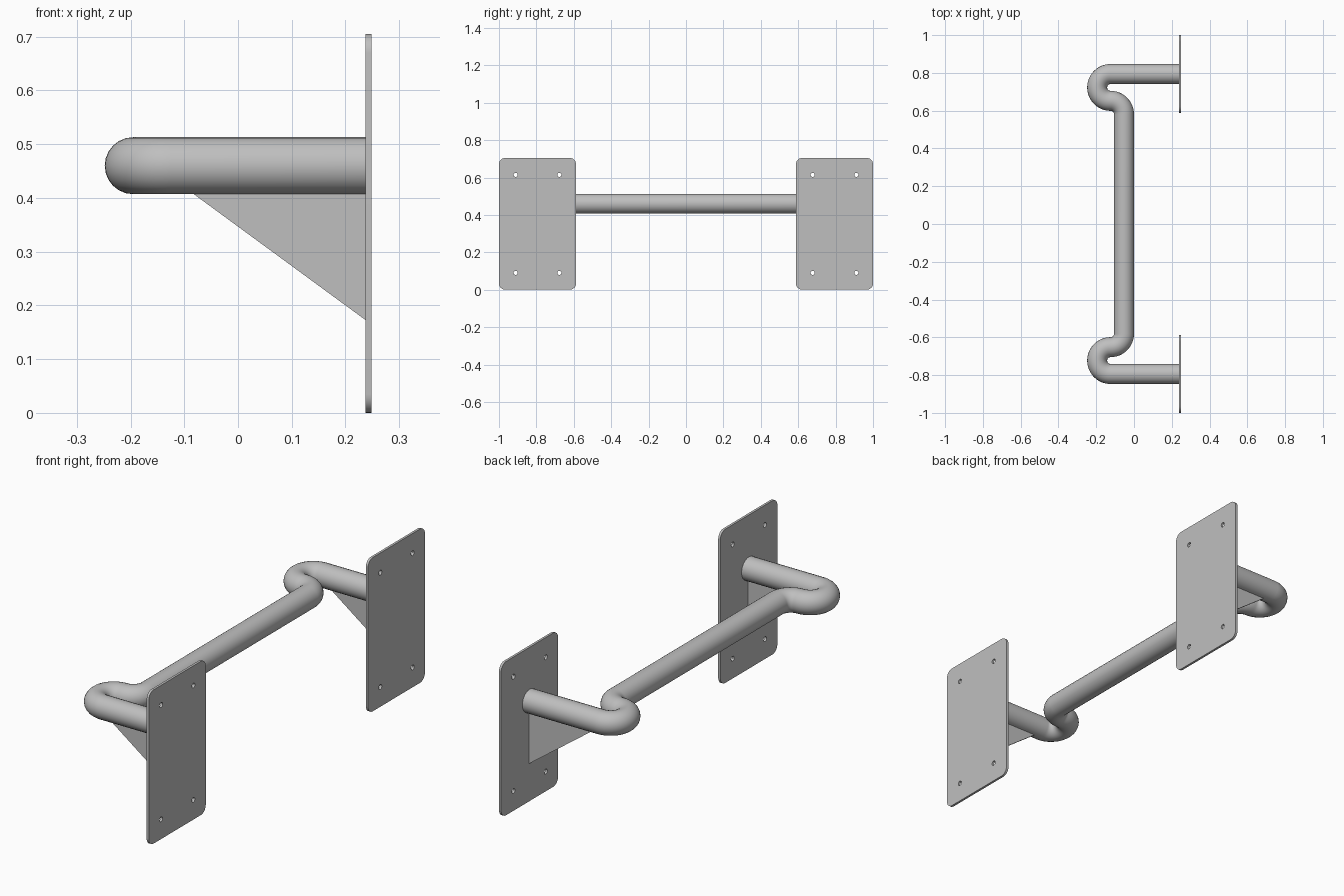
import bpy
import bmesh
from math import pi, sin, cos, radians

cube = bpy.data.objects.get("Cube")
if cube:
    bpy.data.objects.remove(cube, do_unlink=True)

# Shared sizes
PIPE_R, BEND_R, PIPE_Z = 0.053, 0.071, 0.46
ARM_Y, BEND_X = 0.794, -0.124
PLATE_W, PLATE_H, PLATE_T, CORNER_R = 0.413, 0.705, 0.011, 0.035
HOLE_Y, HOLE_Z, HOLE_R = 0.117, 0.262, 0.011
PLATE_X = 0.248 - PLATE_T

steel = bpy.data.materials.new("grey_steel")
steel.use_nodes = True
grey = (0.52, 0.52, 0.52, 1)
steel.diffuse_color = grey
steel.node_tree.nodes["Principled BSDF"].inputs["Base Color"].default_value = grey


def arc(cx, cy, r, start, end, steps):
    angles = [radians(start + (end - start) * i / steps) for i in range(steps + 1)]
    return [(cx + r * cos(a), cy + r * sin(a)) for a in angles]


def add_spline(curve, points, cyclic):
    spline = curve.splines.new("POLY")
    spline.points.add(len(points) - 1)
    for p, (x, y) in zip(spline.points, points):
        p.co = (x, y, 0, 1)
    spline.use_cyclic_u = cyclic


def finish(obj, angle=35):
    bpy.ops.object.select_all(action="DESELECT")
    obj.select_set(True)
    bpy.context.view_layer.objects.active = obj
    if obj.type == "CURVE":
        bpy.ops.object.convert(target="MESH")
        obj = bpy.context.object
    obj.data.materials.clear()
    obj.data.materials.append(steel)
    bpy.ops.object.shade_smooth_by_angle(angle=radians(angle))


def new_object(name, data):
    obj = bpy.data.objects.new(name, data)
    bpy.context.collection.objects.link(obj)
    return obj


# Bent pipe: arm, U-bend, quarter bend, then the mirrored half
half = [(PLATE_X + 0.002, ARM_Y)]
half += arc(BEND_X, ARM_Y - BEND_R, BEND_R, 90, 270, 24)
half += arc(BEND_X, ARM_Y - 3 * BEND_R, BEND_R, 90, 0, 12)
path = half + [(x, -y) for x, y in reversed(half)]
pipe = bpy.data.curves.new("bent_pipe", "CURVE")
pipe.dimensions = "3D"
pipe.bevel_depth = PIPE_R
pipe.bevel_resolution = 10
pipe.use_fill_caps = True
add_spline(pipe, path, False)
pipe_obj = new_object("bent_pipe", pipe)
pipe_obj.location.z = PIPE_Z
finish(pipe_obj)

for side, label in ((-1, "front"), (1, "back")):
    # Wall plate with rounded corners and four screw holes
    plate = bpy.data.curves.new(label + "_wall_plate", "CURVE")
    plate.dimensions = "2D"
    plate.fill_mode = "BOTH"
    plate.extrude = PLATE_T / 2
    outline = []
    for i, (sx, sy) in enumerate(((1, 1), (-1, 1), (-1, -1), (1, -1))):
        outline += arc(sx * (PLATE_W / 2 - CORNER_R), sy * (PLATE_H / 2 - CORNER_R),
                       CORNER_R, 90 * i, 90 * i + 90, 8)
    add_spline(plate, outline, True)
    for sx in (-1, 1):
        for sy in (-1, 1):
            add_spline(plate, arc(sx * HOLE_Y, sy * HOLE_Z, HOLE_R, 0, 345, 23), True)
    plate_obj = new_object(label + "_wall_plate", plate)
    plate_obj.rotation_euler = (pi / 2, 0, pi / 2)
    plate_obj.location = (PLATE_X + PLATE_T / 2, side * ARM_Y, PLATE_H / 2)
    finish(plate_obj)

    # Triangular gusset under the arm
    bm = bmesh.new()
    thick = 0.011
    corners = [(-0.085, 0.409), (PLATE_X, 0.173), (PLATE_X, 0.409)]
    face = bm.faces.new([bm.verts.new((x, side * ARM_Y - thick / 2, z)) for x, z in corners])
    ext = bmesh.ops.extrude_face_region(bm, geom=[face])
    moved = [v for v in ext["geom"] if isinstance(v, bmesh.types.BMVert)]
    bmesh.ops.translate(bm, verts=moved, vec=(0, thick, 0))
    bmesh.ops.recalc_face_normals(bm, faces=bm.faces)
    mesh = bpy.data.meshes.new(label + "_gusset")
    bm.to_mesh(mesh)
    bm.free()
    finish(new_object(label + "_gusset", mesh))
